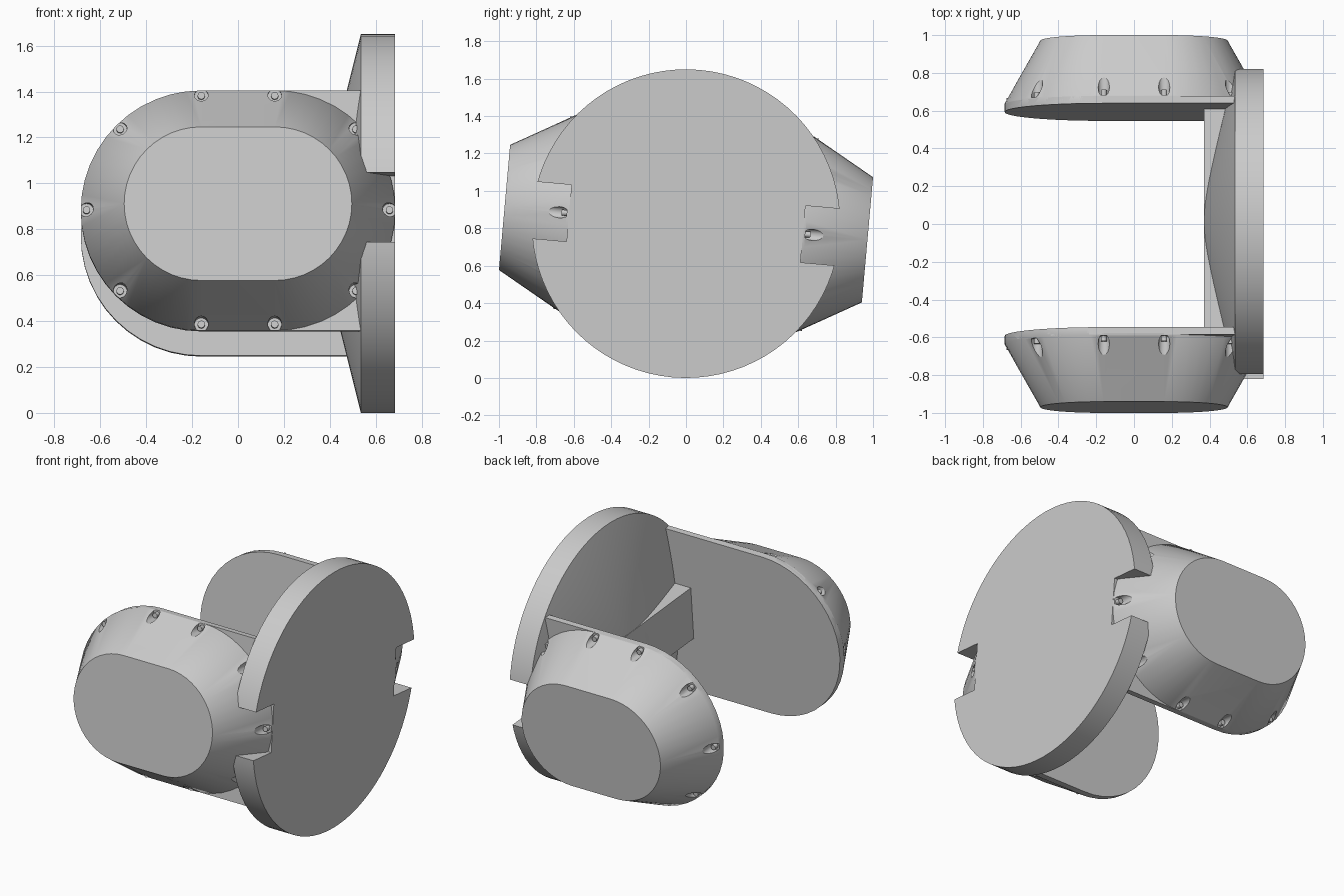
import bpy, bmesh, math
from mathutils import Matrix, Vector

cube = bpy.data.objects.get("Cube")
if cube:
    bpy.data.objects.remove(cube)

# The whole assembly is tilted slightly around the wheel axis
TILT = Matrix.Translation((0, 0, 0.825)) @ Matrix.Rotation(math.radians(-5.1), 4, 'X')
STRAIGHT = 0.16
RIM, CAP = 0.525, 0.336
ARM_IN, ARM_OUT, CAP_Y = 0.595, 0.64, 0.974

grey = bpy.data.materials.new("plain_grey")
grey.use_nodes = True
grey.diffuse_color = (0.6, 0.6, 0.6, 1)
grey.node_tree.nodes["Principled BSDF"].inputs["Base Color"].default_value = (0.6, 0.6, 0.6, 1)


def finish(bm, name):
    bmesh.ops.recalc_face_normals(bm, faces=bm.faces)
    bm.transform(TILT)
    mesh = bpy.data.meshes.new(name)
    bm.to_mesh(mesh)
    bm.free()
    mesh.materials.append(grey)
    obj = bpy.data.objects.new(name, mesh)
    bpy.context.collection.objects.link(obj)
    return obj


def activate(obj):
    bpy.ops.object.select_all(action='DESELECT')
    obj.select_set(True)
    bpy.context.view_layer.objects.active = obj


def smooth(obj):
    activate(obj)
    bpy.ops.object.shade_smooth_by_angle(angle=math.radians(30))


def carve(obj, cutter):
    cutter.hide_render = True
    mod = obj.modifiers.new("carve", 'BOOLEAN')
    mod.operation, mod.solver, mod.object = 'DIFFERENCE', 'EXACT', cutter
    activate(obj)
    bpy.ops.object.modifier_apply(modifier=mod.name)
    bpy.data.objects.remove(cutter)


def half_round(radius, sign, steps=24):
    # Semicircular end of an oblong outline, as (x, z) points
    return [(sign * (STRAIGHT + radius * math.sin(math.pi * i / steps)),
             sign * radius * math.cos(math.pi * i / steps)) for i in range(steps + 1)]


def oblong(radius):
    return half_round(radius, 1) + half_round(radius, -1)


def loft(bm, rings):
    # Closed skin through rings of equal point count
    loops = [[bm.verts.new(p) for p in ring] for ring in rings]
    n = len(loops[0])
    for a, b in zip(loops, loops[1:]):
        for i in range(n):
            j = (i + 1) % n
            bm.faces.new((a[i], a[j], b[j], b[i]))
    bm.faces.new(loops[0])
    bm.faces.new(loops[-1])


def box(bm, low, high):
    low, high = Vector(low), Vector(high)
    mat = Matrix.Translation((low + high) / 2) @ Matrix.Diagonal((*(high - low), 1))
    bmesh.ops.create_cube(bm, size=1, matrix=mat)


def pegs(side, radius, y0, y1):
    # Ten cylinders around the sloped rim of a pod
    bm = bmesh.new()
    r = 0.5
    d = r * math.sqrt(0.5)
    spots = [(s * (STRAIGHT + x), z) for s in (-1, 1)
             for x, z in ((0, r), (d, d), (r, 0), (d, -d), (0, -r))]
    for x, z in spots:
        mat = Matrix.Translation((x, side * (y0 + y1) / 2, z)) @ Matrix.Rotation(math.pi / 2, 4, 'X')
        bmesh.ops.create_cone(bm, cap_ends=True, segments=16, radius1=radius,
                              radius2=radius, depth=y1 - y0, matrix=mat)
    return bm


for side, label in ((-1, "front"), (1, "back")):
    # Tapered pod with screw pockets
    bm = bmesh.new()
    loft(bm, [[(x, side * y, z) for x, z in oblong(r)]
              for r, y in ((RIM, ARM_IN + 0.01), (RIM, ARM_OUT), (CAP, CAP_Y))])
    pod = finish(bm, label + "_pod")
    carve(pod, finish(pegs(side, 0.03, ARM_OUT, 0.8), "pocket_cutter"))
    smooth(pod)
    smooth(finish(pegs(side, 0.016, ARM_OUT - 0.01, 0.668), label + "_screws"))

    # Flat arm, round at the free end and straight into the wheel
    bm = bmesh.new()
    outline = half_round(RIM, -1) + [(0.56, RIM), (0.56, -RIM)]
    loft(bm, [[(x, side * y, z) for x, z in outline] for y in (ARM_IN, ARM_OUT - 0.006)])
    smooth(finish(bm, label + "_arm"))

# Round plate with a shallow truncated cone on the inner side
bm = bmesh.new()
loft(bm, [[(x, r * math.cos(a), r * math.sin(a))
           for a in (2 * math.pi * i / 80 for i in range(80))]
          for x, r in ((0.37, 0.165), (0.535, 0.825), (0.685, 0.825))])
disc = finish(bm, "round_plate")
bm = bmesh.new()
for side in (-1, 1):
    near, far = sorted((side * 0.628, side * 1.0))
    box(bm, (0.2, near, -0.152), (0.9, far, 0.152))
carve(disc, finish(bm, "notch_cutter"))
smooth(disc)

# Cross beam joining the two arms
bm = bmesh.new()
box(bm, (0.37, -ARM_IN - 0.01, -0.17), (0.56, ARM_IN + 0.01, 0.17))
finish(bm, "cross_beam")
